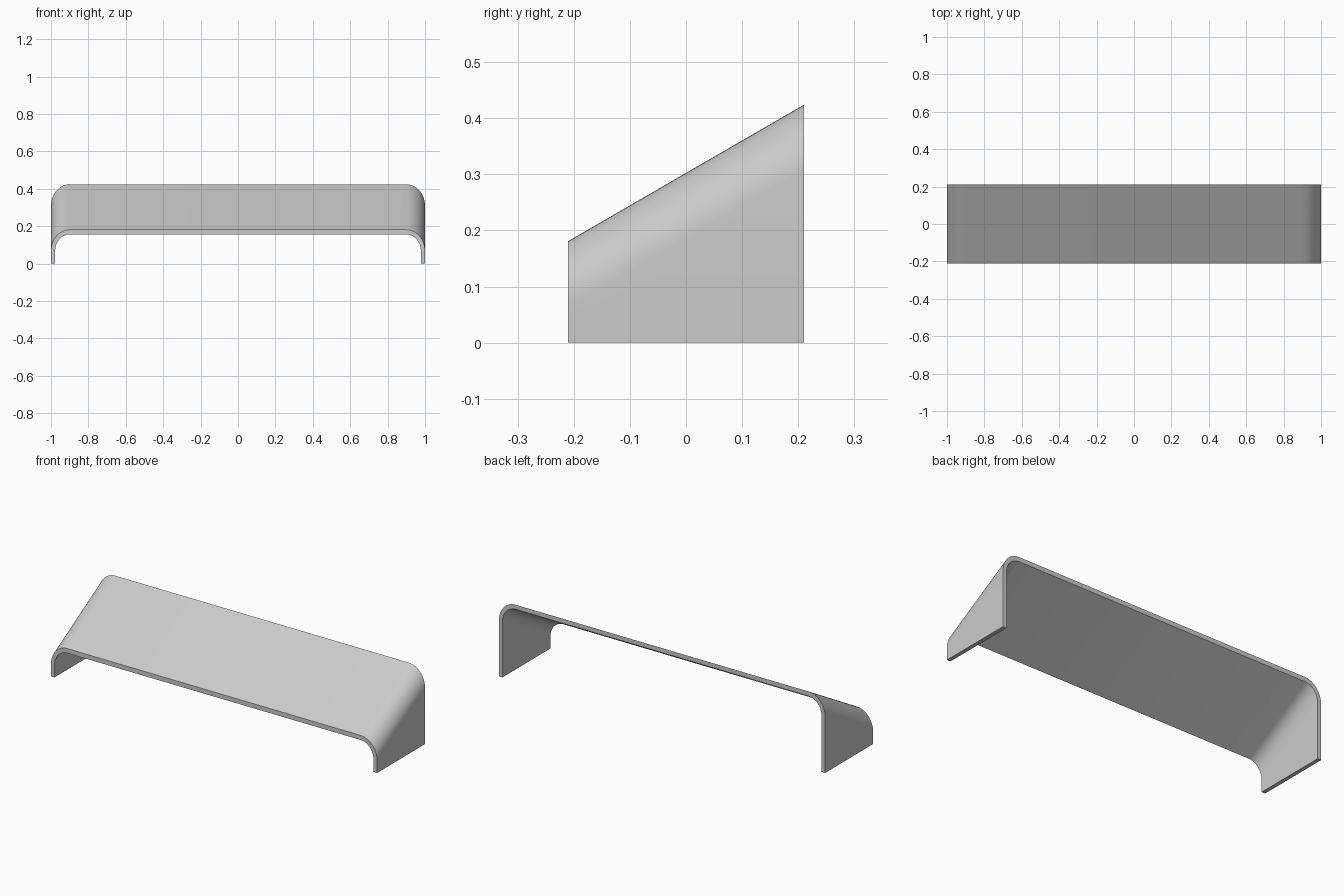
import bpy
import bmesh
import math

old = bpy.data.objects.get("Cube")
if old:
    bpy.data.objects.remove(old, do_unlink=True)

HALF_DEPTH = 0.21
FRONT_TOP, BACK_TOP = 0.181, 0.424
WALL = 0.022
SLOPE = math.atan2(BACK_TOP - FRONT_TOP, 2 * HALF_DEPTH)
RADIUS = 0.1
STEPS = 12


def arch(y, top, inset):
    """Upside-down U across x; corners stretch with the sloped top."""
    stretch = 1 / math.cos(SLOPE)
    r = RADIUS - inset
    cx, cz = 1 - RADIUS, top - RADIUS * stretch
    right = [(1 - inset, y, 0)]
    for i in range(STEPS + 1):
        a = math.pi / 2 * i / STEPS
        right.append((cx + r * math.cos(a), y, cz + r * math.sin(a) * stretch))
    return right + [(-x, yy, z) for x, yy, z in reversed(right)]


# Four arches: outer and inner skins at the front and back
bm = bmesh.new()
rings = [[bm.verts.new(p) for p in arch(y, top, inset)]
         for y, top, inset in ((-HALF_DEPTH, FRONT_TOP, 0),
                               (HALF_DEPTH, BACK_TOP, 0),
                               (HALF_DEPTH, BACK_TOP, WALL),
                               (-HALF_DEPTH, FRONT_TOP, WALL))]

# Outer skin, back rim, inner skin, front rim
for k in range(4):
    a, b = rings[k], rings[(k + 1) % 4]
    for i in range(len(a) - 1):
        bm.faces.new((a[i], a[i + 1], b[i + 1], b[i]))

# Feet
for end in (0, -1):
    bm.faces.new([ring[end] for ring in rings])
bmesh.ops.recalc_face_normals(bm, faces=bm.faces)

mesh = bpy.data.meshes.new("bent_sheet_handle")
bm.to_mesh(mesh)
bm.free()
handle = bpy.data.objects.new("bent_sheet_handle", mesh)
bpy.context.collection.objects.link(handle)

# Plain grey metal
grey = bpy.data.materials.new("light_grey")
grey.use_nodes = True
colour = (0.6, 0.6, 0.6, 1)
grey.diffuse_color = colour
grey.node_tree.nodes["Principled BSDF"].inputs["Base Color"].default_value = colour
mesh.materials.append(grey)

# Smooth bends with crisp rims
bpy.ops.object.select_all(action="DESELECT")
handle.select_set(True)
bpy.context.view_layer.objects.active = handle
bpy.ops.object.shade_smooth_by_angle(angle=math.radians(30))
